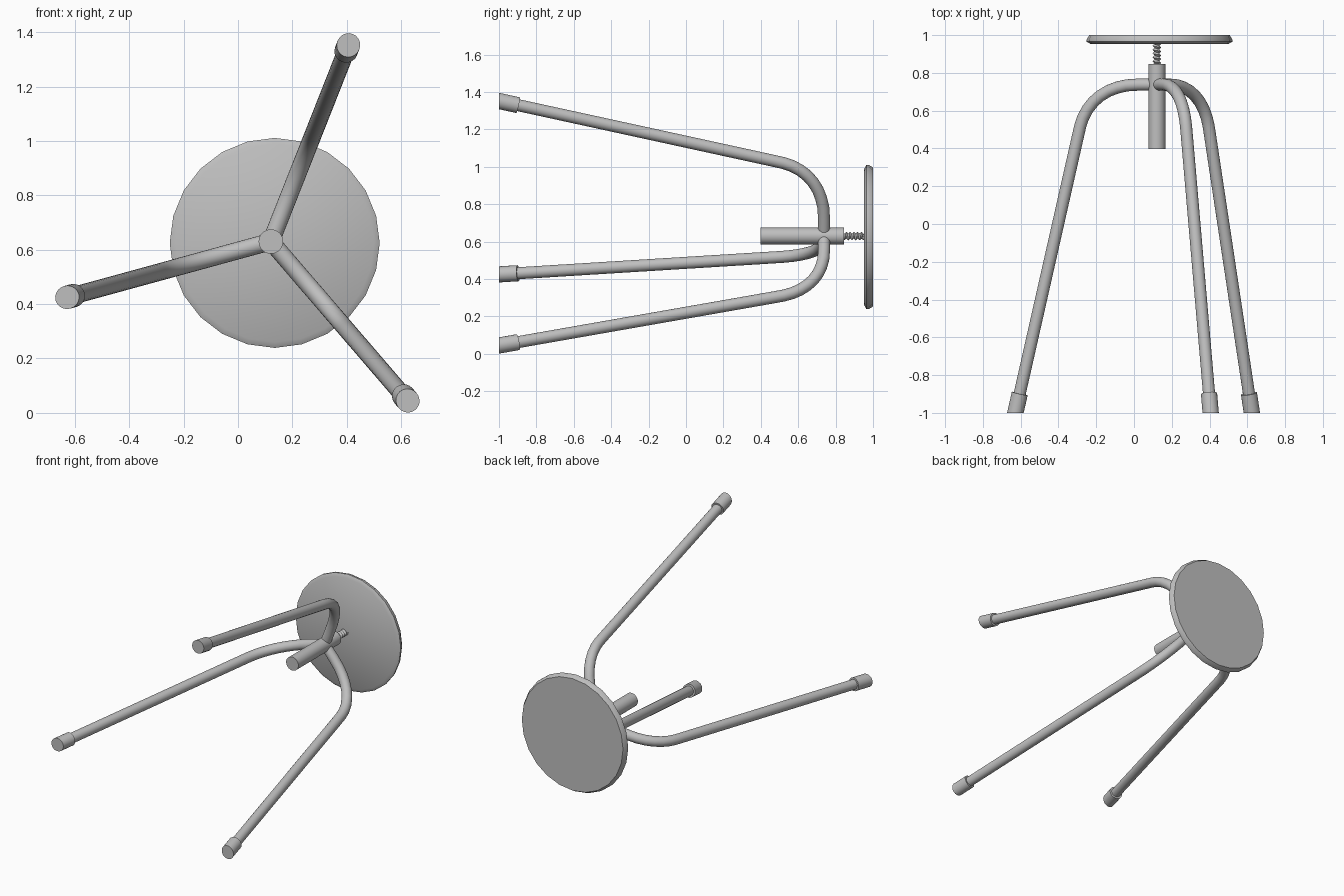
import bpy, bmesh, math
from mathutils import Vector

cube = bpy.data.objects.get("Cube")
if cube:
    bpy.data.objects.remove(cube)

grey = bpy.data.materials.new("light_grey")
grey.use_nodes = True
colour = (0.52, 0.52, 0.52, 1)
grey.diffuse_color = colour
grey.node_tree.nodes["Principled BSDF"].inputs["Base Color"].default_value = colour

HUB = Vector((0.121, 0, 0.63))      # axis of the stool, which lies along y


def finish(name, bm):
    bmesh.ops.recalc_face_normals(bm, faces=bm.faces)
    mesh = bpy.data.meshes.new(name)
    bm.to_mesh(mesh)
    bm.free()
    mesh.materials.append(grey)
    ob = bpy.data.objects.new(name, mesh)
    bpy.context.collection.objects.link(ob)
    bpy.ops.object.select_all(action='DESELECT')
    ob.select_set(True)
    bpy.context.view_layer.objects.active = ob
    bpy.ops.object.shade_smooth_by_angle(angle=math.radians(32))
    return ob


def skin(name, rings):
    """Joins a row of closed rings and caps both ends."""
    bm = bmesh.new()
    rows = [[bm.verts.new(p) for p in ring] for ring in rings]
    n = len(rows[0])
    for a, b in zip(rows, rows[1:]):
        for i in range(n):
            j = (i + 1) % n
            bm.faces.new((a[i], a[j], b[j], b[i]))
    bm.faces.new(rows[0])
    bm.faces.new(rows[-1])
    return finish(name, bm)


def lathe(name, profile, centre, sides):
    """Turns (radius, y) points about an axis parallel to y."""
    angles = [2 * math.pi * i / sides for i in range(sides)]
    return skin(name, [[(centre.x + r * math.cos(a), y, centre.z + r * math.sin(a))
                        for a in angles] for r, y in profile])


def tube(name, points, radius, side, floor=None, sides=20):
    """Sweeps a circle along a planar path; side is the plane normal."""
    rings = []
    for i, p in enumerate(points):
        before = (p - points[i - 1]).normalized() if i else None
        after = (points[i + 1] - p).normalized() if i + 1 < len(points) else None
        t = ((before or after) + (after or before)).normalized()
        up = side.cross(t)
        ring = [p + radius * (math.cos(a) * side + math.sin(a) * up)
                for a in (2 * math.pi * k / sides for k in range(sides))]
        # Cut the foot end level with the floor plane
        if floor is not None and after is None:
            ring = [q + t * ((floor - q.y) / t.y) for q in ring]
        rings.append(ring)
    return skin(name, rings)


# Seat with a bevelled rim
lathe("seat", [(0.365, 0.953), (0.386, 0.965), (0.385, 0.978), (0.372, 1.0)],
      Vector((0.135, 0, 0.625)), 24)

# Hub sleeve
lathe("hub_sleeve", [(0.045, 0.397), (0.045, 0.846)], HUB, 32)

# Threaded screw between hub and seat
bm = bmesh.new()
n, pitch = 16, 0.022
rows = []
for j in range(13):
    r = 0.023 if j % 2 else 0.013
    rows.append([bm.verts.new((HUB.x + r * math.cos(2 * math.pi * i / n),
                               0.822 + pitch * (j / 2 + i / n) * 0.92,
                               HUB.z + r * math.sin(2 * math.pi * i / n)))
                 for i in range(n + 1)])
for a, b in zip(rows, rows[1:]):
    for i in range(n):
        bm.faces.new((a[i], a[i + 1], b[i + 1], b[i]))
finish("screw", bm)

# Bent legs as (distance from axis, y), ending in slanted feet
bend = [(0, .738), (.1, .738), (.165, .734), (.215, .723), (.265, .705), (.31, .679),
        (.348, .647), (.38, .608), (.404, .565), (.42, .52), (.432, .47)]
FOOT_Y = -1.0
feet = {"lower_left_leg": (0.624, 0.045),
        "upper_left_leg": (0.406, 1.352),
        "right_leg": (-0.628, 0.425)}
for name, (fx, fz) in feet.items():
    out = Vector((fx - HUB.x, 0, fz - HUB.z))
    reach = out.length
    out.normalize()
    side = out.cross(Vector((0, 1, 0)))
    path = [HUB + out * r + Vector((0, y, 0)) for r, y in bend]
    end = HUB + out * reach + Vector((0, FOOT_Y, 0))
    along = (end - path[-1]).normalized()
    tube(name, path + [end - along * 0.05], 0.032, side)
    tube(name.replace("leg", "foot"), [end - along * 0.105, end], 0.043, side, FOOT_Y)
